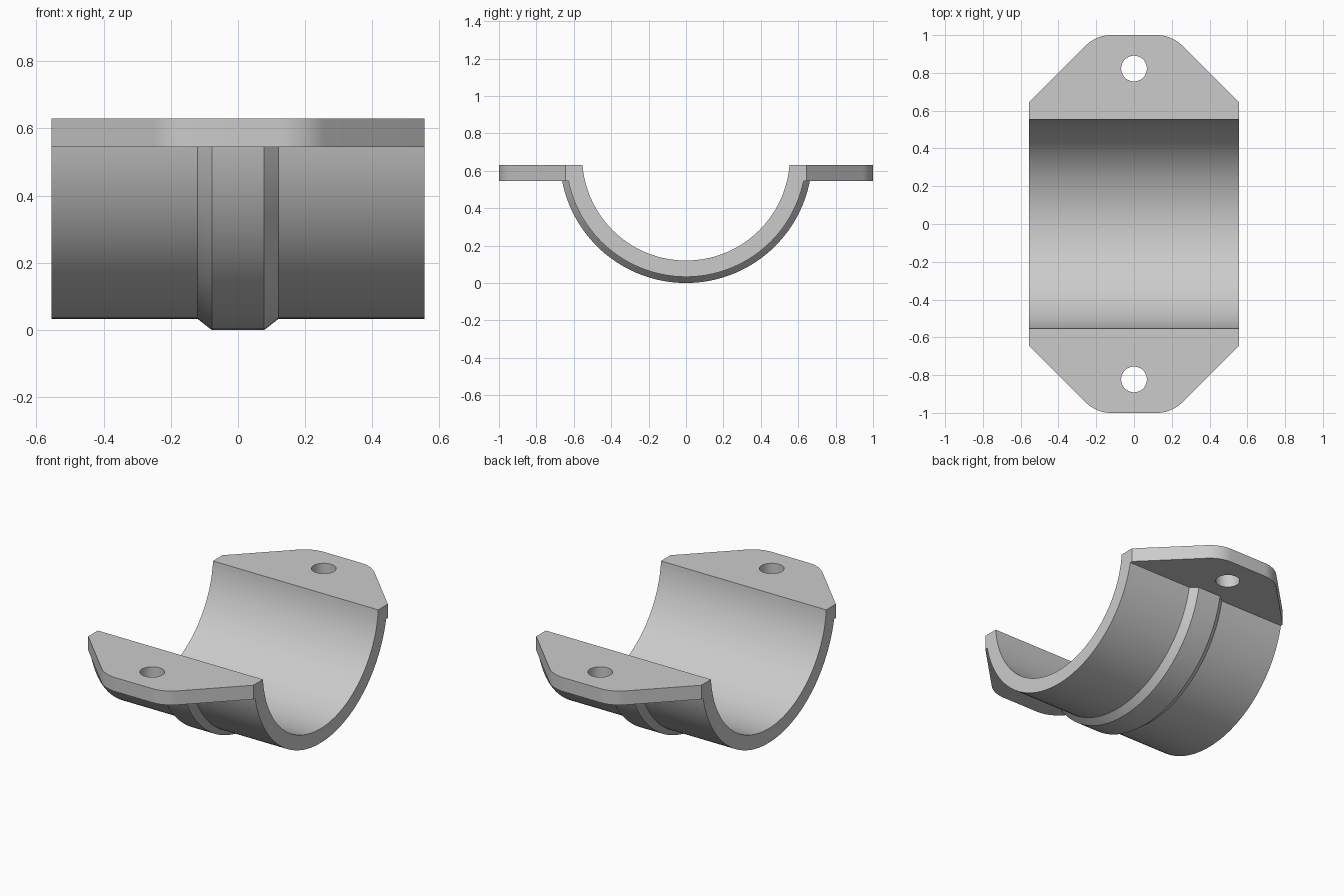
import bpy, bmesh, math
from mathutils import Vector, Matrix

cube = bpy.data.objects.get("Cube")
if cube:
    bpy.data.objects.remove(cube, do_unlink=True)

HALF = 0.555             # half length, also the bore radius
AXIS_Z = 0.675           # height of the bore axis
PLATE_Z, TOP_Z = 0.545, 0.63
SEGMENTS = 128

grey = bpy.data.materials.new("light grey metal")
grey.use_nodes = True
grey.diffuse_color = (0.6, 0.6, 0.6, 1)
grey.node_tree.nodes["Principled BSDF"].inputs["Base Color"].default_value = (0.6, 0.6, 0.6, 1)


def make_object(name, bm):
    bmesh.ops.recalc_face_normals(bm, faces=bm.faces)
    mesh = bpy.data.meshes.new(name)
    bm.to_mesh(mesh)
    bm.free()
    mesh.materials.append(grey)
    obj = bpy.data.objects.new(name, mesh)
    bpy.context.collection.objects.link(obj)
    return obj


def lathe(name, profile, cut_z=None):
    """Closed solid turned about the bore axis from (x, radius) points."""
    bm = bmesh.new()
    rings = []
    for x, r in profile:
        angles = [math.tau * i / SEGMENTS for i in range(SEGMENTS)]
        rings.append([bm.verts.new((x, r * math.sin(a), AXIS_Z - r * math.cos(a))) for a in angles])
    for a, b in zip(rings, rings[1:]):
        for i in range(SEGMENTS):
            j = (i + 1) % SEGMENTS
            bm.faces.new((a[i], a[j], b[j], b[i]))
    bm.faces.new(rings[0])
    bm.faces.new(rings[-1])
    if cut_z is not None:
        geom = bm.verts[:] + bm.edges[:] + bm.faces[:]
        cut = bmesh.ops.bisect_plane(bm, geom=geom, plane_co=(0, 0, cut_z),
                                     plane_no=(0, 0, 1), clear_outer=True)
        edges = [e for e in cut["geom_cut"] if isinstance(e, bmesh.types.BMEdge)]
        bmesh.ops.contextual_create(bm, geom=edges)
    return make_object(name, bm)


def boolean(target, tool, operation):
    mod = target.modifiers.new(operation.lower(), "BOOLEAN")
    mod.operation, mod.solver, mod.object = operation, "EXACT", tool
    bpy.context.view_layer.update()
    evaluated = target.evaluated_get(bpy.context.evaluated_depsgraph_get())
    result = bpy.data.meshes.new_from_object(evaluated)
    target.modifiers.clear()
    target.data = result
    bpy.data.objects.remove(tool, do_unlink=True)


# Mounting plate outline: tapered ends with rounded corners
CORNER_R = 0.19
centre = Vector((0.2 - CORNER_R * math.tan(math.pi / 8), 1 - CORNER_R))
quarter = [Vector((HALF, 0.645))]
for i in range(13):
    a = math.pi / 4 * (1 + i / 12)
    quarter.append(centre + CORNER_R * Vector((math.cos(a), math.sin(a))))
half = quarter + [Vector((-p.x, p.y)) for p in reversed(quarter)]
outline = half + [-p for p in half]

bm = bmesh.new()
base = bm.faces.new([bm.verts.new((p.x, p.y, PLATE_Z)) for p in outline])
extruded = bmesh.ops.extrude_face_region(bm, geom=[base], use_keep_orig=True)
top = [v for v in extruded["geom"] if isinstance(v, bmesh.types.BMVert)]
bmesh.ops.translate(bm, verts=top, vec=(0, 0, TOP_Z - PLATE_Z))
clamp = make_object("half_pipe_clamp", bm)

# Curved shell with a raised, chamfered band round its middle
shell = lathe("shell", [(-HALF, 0.642), (-0.12, 0.642), (-0.078, 0.675),
                        (0.078, 0.675), (0.12, 0.642), (HALF, 0.642)], cut_z=0.6)
boolean(clamp, shell, "UNION")

# Pipe bore
boolean(clamp, lathe("bore", [(-1, HALF), (1, HALF)]), "DIFFERENCE")

# Bolt holes
for side in (-1, 1):
    bm = bmesh.new()
    bmesh.ops.create_cone(bm, cap_ends=True, segments=48, radius1=0.068, radius2=0.068,
                          depth=0.5, matrix=Matrix.Translation((0, side * 0.823, 0.6)))
    boolean(clamp, make_object("bolt_hole", bm), "DIFFERENCE")

# Smooth curves, sharp corners
bpy.ops.object.select_all(action="DESELECT")
clamp.select_set(True)
bpy.context.view_layer.objects.active = clamp
bpy.ops.object.shade_smooth_by_angle(angle=math.radians(25))
